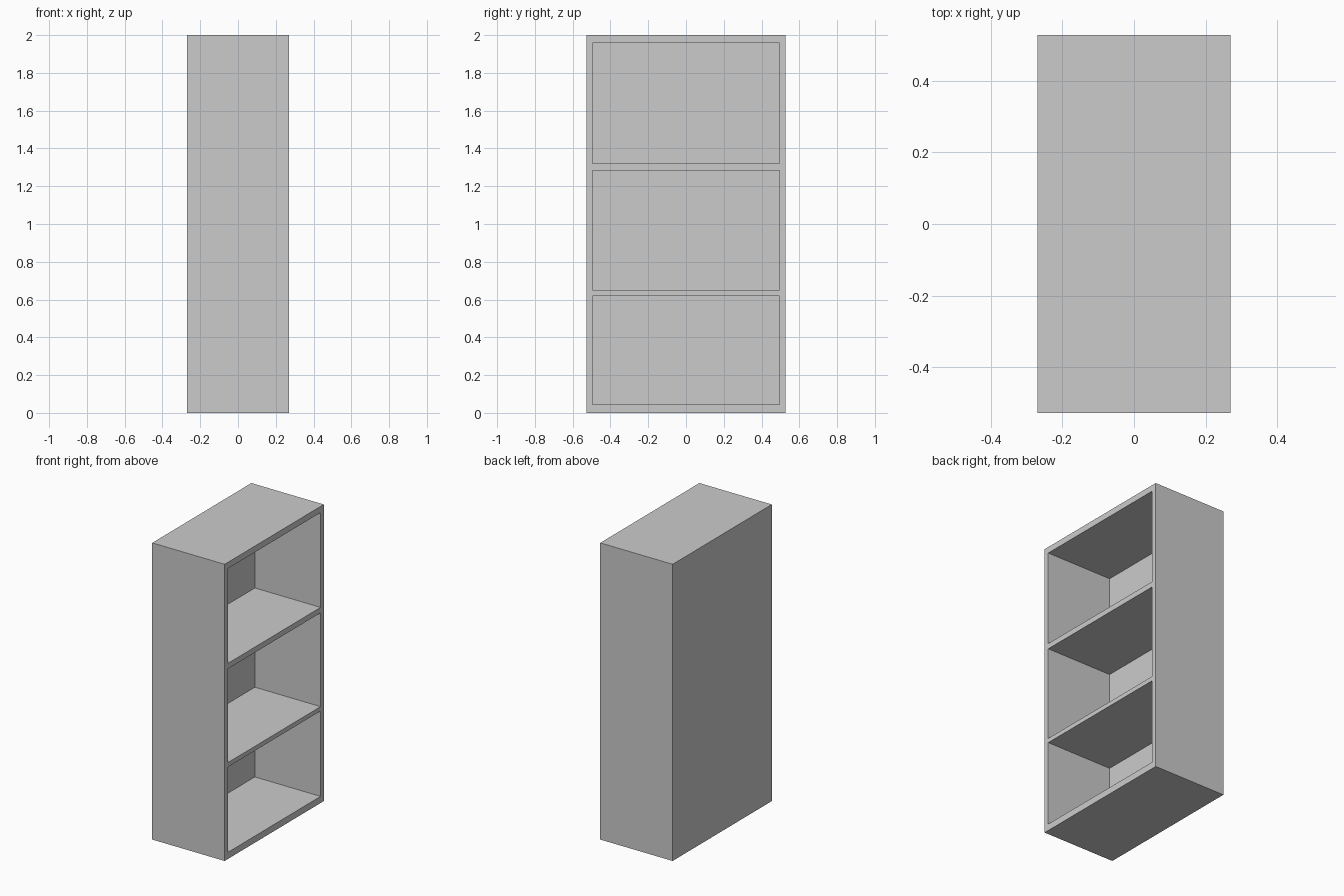
import bpy

if "Cube" in bpy.data.objects:
    bpy.data.objects.remove(bpy.data.objects["Cube"])


def box(name, lo, hi):
    """Axis-aligned box between two corners."""
    centre = [(a + b) / 2 for a, b in zip(lo, hi)]
    size = [b - a for a, b in zip(lo, hi)]
    bpy.ops.mesh.primitive_cube_add(size=1, location=centre)
    obj = bpy.context.object
    obj.name = name
    obj.scale = size
    bpy.ops.object.transform_apply(location=True, rotation=False, scale=True)
    return obj


HALF_DEPTH, HALF_WIDTH, HEIGHT = 0.27, 0.528, 2.0
INNER_WIDTH = 0.494
BACK_INNER = -0.22            # inner face of the back panel
OPENINGS = [(0.045, 0.62), (0.65, 1.282), (1.319, 1.958)]

# Solid cabinet block
bookcase = box("bookcase", (-HALF_DEPTH, -HALF_WIDTH, 0),
               (HALF_DEPTH, HALF_WIDTH, HEIGHT))

# Three compartments open towards +x, leaving shelves, sides and back
for i, (z0, z1) in enumerate(OPENINGS):
    cutter = box(f"compartment_cutter_{i + 1}", (BACK_INNER, -INNER_WIDTH, z0),
                 (HALF_DEPTH + 0.1, INNER_WIDTH, z1))
    cutter.hide_render = True
    mod = bookcase.modifiers.new(f"compartment_{i + 1}", 'BOOLEAN')
    mod.operation = 'DIFFERENCE'
    mod.solver = 'EXACT'
    mod.object = cutter
    bpy.context.view_layer.objects.active = bookcase
    bpy.ops.object.modifier_apply(modifier=mod.name)
    bpy.data.objects.remove(cutter, do_unlink=True)
